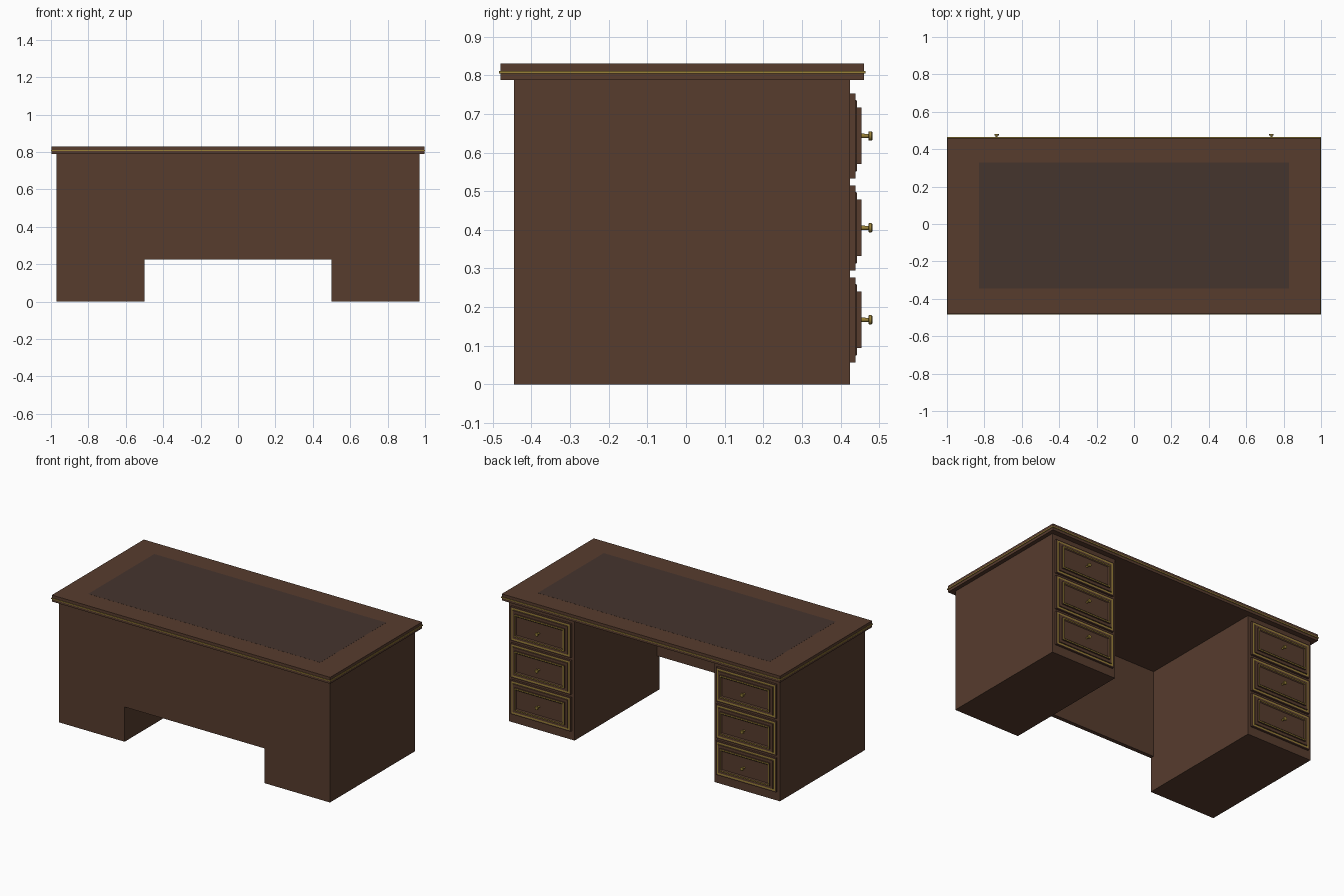
import bpy, bmesh, math

if "Cube" in bpy.data.objects:
    bpy.data.objects.remove(bpy.data.objects["Cube"])


def material(name, rgb):
    m = bpy.data.materials.new(name)
    m.diffuse_color = (*rgb, 1)
    m.use_nodes = True
    m.node_tree.nodes["Principled BSDF"].inputs["Base Color"].default_value = m.diffuse_color
    return m


WOOD = material("dark_wood", (0.095, 0.045, 0.027))
LEATHER = material("desk_leather", (0.06, 0.035, 0.027))
GOLD = material("gilt", (0.32, 0.22, 0.04))


def finish(name, bm, mats):
    bmesh.ops.recalc_face_normals(bm, faces=bm.faces)
    mesh = bpy.data.meshes.new(name)
    bm.to_mesh(mesh)
    bm.free()
    for m in mats:
        mesh.materials.append(m)
    ob = bpy.data.objects.new(name, mesh)
    bpy.context.collection.objects.link(ob)
    return ob


def box(name, x, y, z, mat):
    bm = bmesh.new()
    bmesh.ops.create_cube(bm, size=1)
    for v in bm.verts:
        v.co = [a + (b - a) * (c + 0.5) for (a, b), c in zip((x, y, z), v.co)]
    return finish(name, bm, [mat])


def stepped_panel(name, cx, cz, rings):
    """Nested rectangles facing +y: (half width, half height, y, material of band leading here)."""
    bm = bmesh.new()
    prev = None
    for hw, hh, y, mi in rings:
        loop = [bm.verts.new((cx + sx * hw, y, cz + sz * hh))
                for sx, sz in ((-1, -1), (1, -1), (1, 1), (-1, 1))]
        if prev is None:
            bm.faces.new(loop)
        else:
            for i in range(4):
                j = (i + 1) % 4
                bm.faces.new((prev[i], prev[j], loop[j], loop[i])).material_index = mi
        prev = loop
    bm.faces.new(prev)
    return finish(name, bm, [WOOD, GOLD])


def knob(name, cx, y0, cz):
    """Turned knob: profile of (radius, distance) spun about the y axis."""
    profile = [(0, 0), (0.006, 0), (0.005, 0.019), (0.012, 0.020), (0.012, 0.027), (0.010, 0.029), (0, 0.029)]
    bm = bmesh.new()
    vs = [bm.verts.new((cx + r, y0 + d, cz)) for r, d in profile]
    es = [bm.edges.new(p) for p in zip(vs, vs[1:])]
    bmesh.ops.spin(bm, geom=vs + es, cent=(cx, 0, cz), axis=(0, 1, 0),
                   angle=math.tau, steps=20)
    bmesh.ops.remove_doubles(bm, verts=bm.verts, dist=1e-5)
    ob = finish(name, bm, [GOLD])
    bpy.context.view_layer.objects.active = ob
    ob.select_set(True)
    bpy.ops.object.shade_smooth_by_angle()
    ob.select_set(False)


# Desk top with a leather writing surface let into it
top = box("desk_top", (-0.996, 0.996), (-0.48, 0.46), (0.788, 0.83), WOOD)
box("writing_surface", (-0.83, 0.83), (-0.345, 0.33), (0.82, 0.8305), LEATHER)

# Gilt band around the edge of the top
E = 0.004
BAND = (0.805, 0.811)
box("gilt_band_front", (-1, 1), (-0.48 - E, -0.479), BAND, GOLD)
box("gilt_band_back", (-1, 1), (0.459, 0.46 + E), BAND, GOLD)
for s, side in ((-1, "left"), (1, "right")):
    box(f"gilt_band_{side}", sorted((s * 0.995, s)), (-0.48, 0.46), BAND, GOLD)

# Modesty panel across the front of the knee hole
box("modesty_panel", (-0.5, 0.5), (-0.445, -0.42), (0.225, 0.788), WOOD)

# Pedestals, each with three drawers
RINGS = [
    (0.215, 0.110, 0.425, 0),
    (0.215, 0.110, 0.438, 0),
    (0.208, 0.103, 0.438, 0),
    (0.198, 0.093, 0.438, 1),
    (0.196, 0.091, 0.443, 0),
    (0.178, 0.073, 0.443, 0),
    (0.178, 0.073, 0.454, 0),
    (0.170, 0.065, 0.454, 1),
    (0.164, 0.059, 0.448, 0),
]
for s, side in ((-1, "left"), (1, "right")):
    box(f"pedestal_{side}", sorted((s * 0.5, s * 0.97)), (-0.445, 0.425), (0, 0.788), WOOD)
    for i, cz in enumerate((0.167, 0.405, 0.643)):
        stepped_panel(f"drawer_{side}_{i + 1}", s * 0.735, cz, RINGS)
        knob(f"knob_{side}_{i + 1}", s * 0.735, 0.448 + 0.005, cz)
